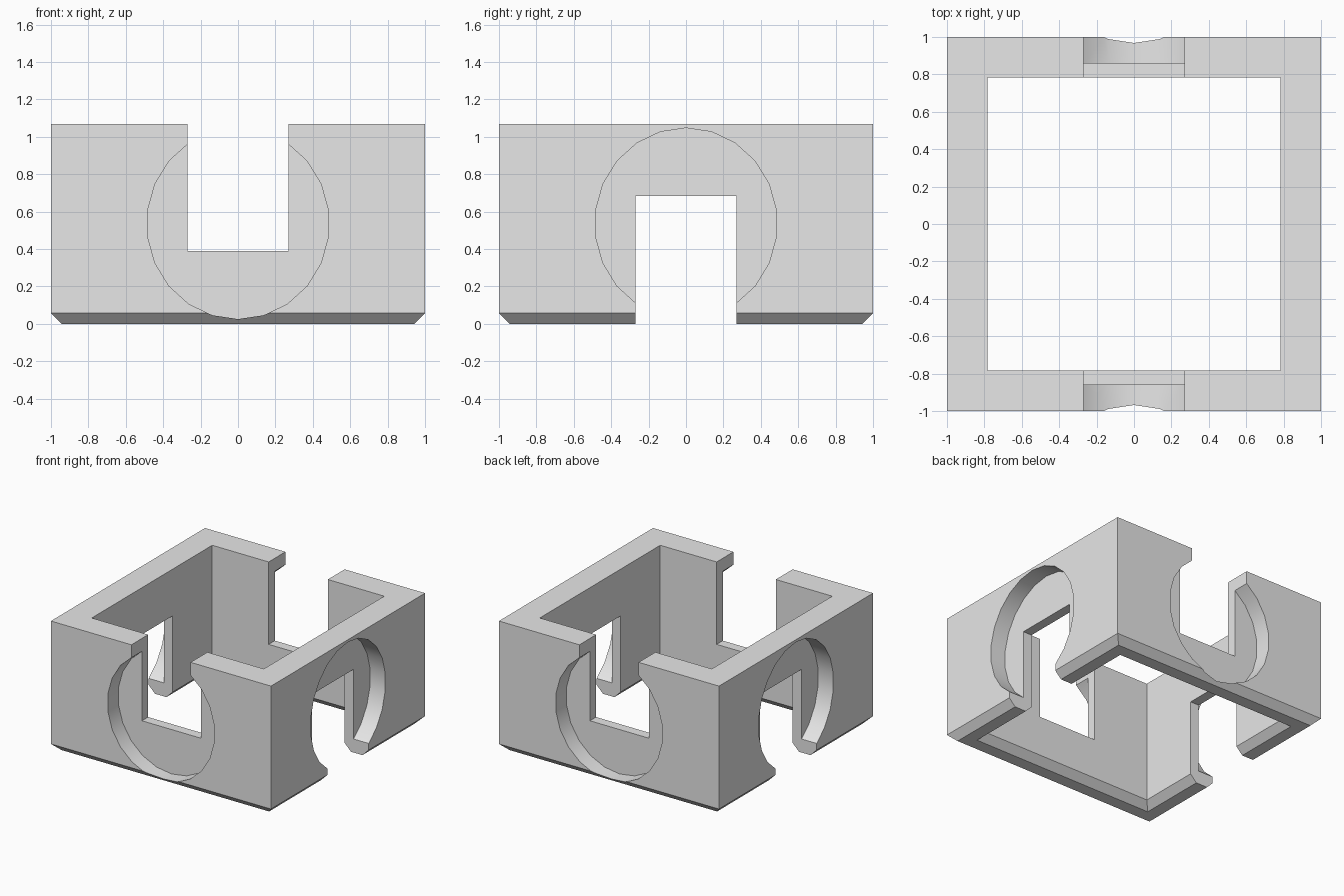
import bpy, bmesh, math
from mathutils import Matrix

cube = bpy.data.objects.get("Cube")
if cube:
    bpy.data.objects.remove(cube, do_unlink=True)

HEIGHT = 1.067
OUTER, INNER = 1.0, 0.782
BEVEL = 0.057
NOTCH = 0.269

grey = bpy.data.materials.new("light grey")
grey.use_nodes = True
grey.diffuse_color = (0.8, 0.8, 0.8, 1)
grey.node_tree.nodes["Principled BSDF"].inputs["Base Color"].default_value = (0.8, 0.8, 0.8, 1)


def make_object(name, bm):
    bmesh.ops.recalc_face_normals(bm, faces=bm.faces)
    mesh = bpy.data.meshes.new(name)
    bm.to_mesh(mesh)
    bm.free()
    mesh.materials.append(grey)
    obj = bpy.data.objects.new(name, mesh)
    bpy.context.collection.objects.link(obj)
    return obj


def prism(name, outline, y0, y1, turn=0.0):
    """Extrude an (x, z) outline from y0 to y1, then turn it about z."""
    bm = bmesh.new()
    face = bm.faces.new([bm.verts.new((x, y0, z)) for x, z in outline])
    new = bmesh.ops.extrude_face_region(bm, geom=[face])["geom"]
    verts = [v for v in new if isinstance(v, bmesh.types.BMVert)]
    bmesh.ops.translate(bm, vec=(0, y1 - y0, 0), verts=verts)
    bmesh.ops.rotate(bm, verts=bm.verts, cent=(0, 0, 0),
                     matrix=Matrix.Rotation(turn, 3, 'Z'))
    return make_object(name, bm)


def rectangle(z0, z1):
    return [(-NOTCH, z0), (NOTCH, z0), (NOTCH, z1), (-NOTCH, z1)]


# Square frame: wall section with both bottom edges bevelled, swept round four corners
section = [(OUTER, HEIGHT), (OUTER, BEVEL), (OUTER - BEVEL, 0),
           (INNER + BEVEL, 0), (INNER, BEVEL), (INNER, HEIGHT)]
bm = bmesh.new()
rings = [[bm.verts.new((sx * r, sy * r, z)) for r, z in section]
         for sx, sy in ((1, 1), (-1, 1), (-1, -1), (1, -1))]
for i, ring in enumerate(rings):
    nxt = rings[(i + 1) % 4]
    for j in range(len(section)):
        k = (j + 1) % len(section)
        bm.faces.new((ring[j], ring[k], nxt[k], nxt[j]))
frame = make_object("square_frame", bm)

# Slots: open at the top front and back, open at the bottom on the sides
cutters = [prism("top_slot_cutter", rectangle(0.39, 1.5), -1.3, 1.3),
           prism("bottom_slot_cutter", rectangle(-0.5, 0.683), -1.3, 1.3, math.pi / 2)]

# Round recess in each outer wall
SIDES = 22
oval = [(0.4876 * math.sin(math.tau * i / SIDES),
         0.536 + 0.511 * math.cos(math.tau * i / SIDES)) for i in range(SIDES)]
for i in range(4):
    cutters.append(prism("recess_cutter", oval, -1.3, -0.862, i * math.pi / 2))

# Cut the frame
bpy.context.view_layer.objects.active = frame
for cutter in cutters:
    cutter.hide_render = True
    mod = frame.modifiers.new("cut", 'BOOLEAN')
    mod.operation = 'DIFFERENCE'
    mod.solver = 'EXACT'
    mod.object = cutter
    bpy.ops.object.modifier_apply(modifier=mod.name)
for cutter in cutters:
    bpy.data.objects.remove(cutter, do_unlink=True)

# Smooth recess walls, sharp corners
bpy.ops.object.select_all(action='DESELECT')
frame.select_set(True)
bpy.ops.object.shade_smooth_by_angle(angle=math.radians(30))
